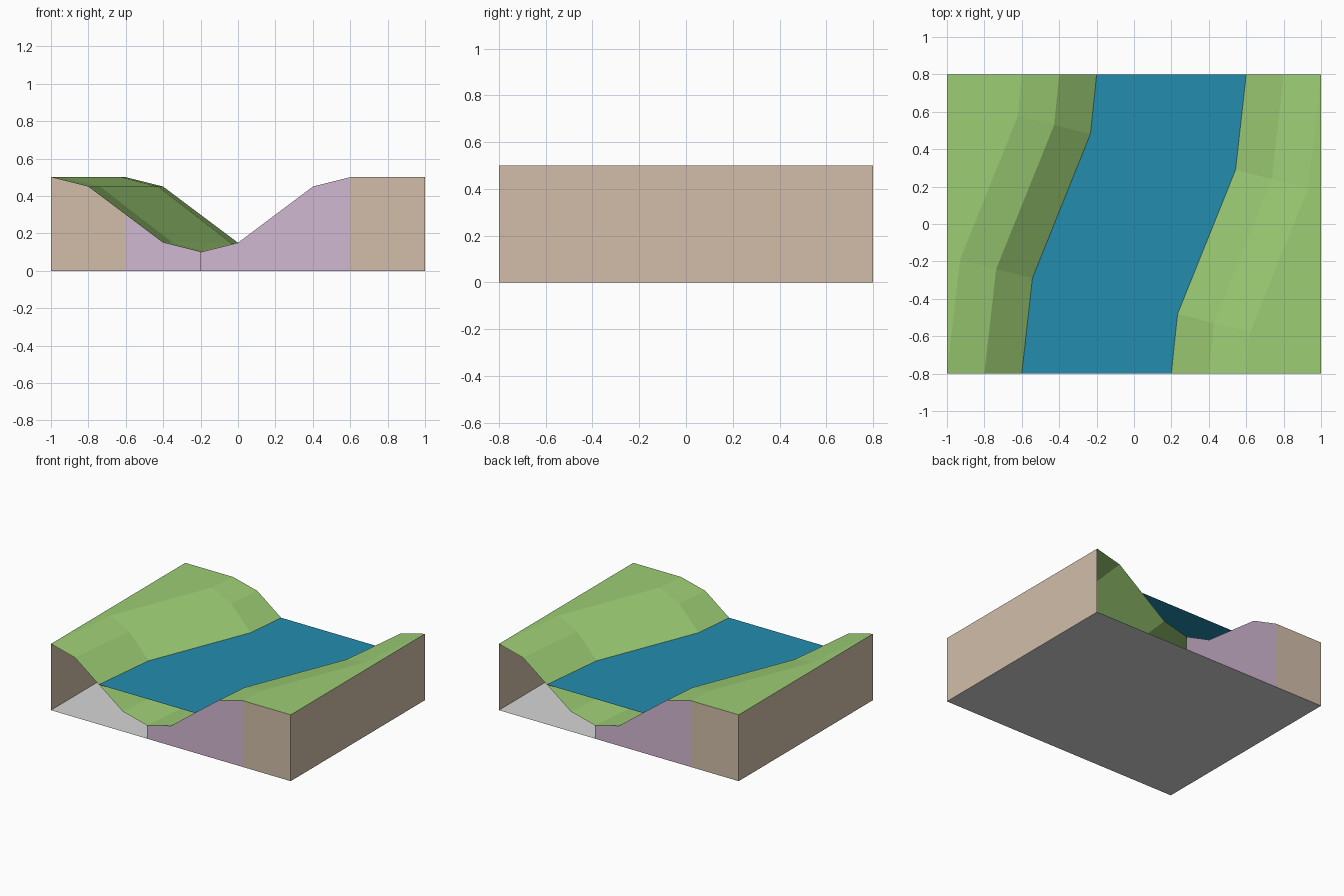
import bpy
import bmesh

if "Cube" in bpy.data.objects:
    bpy.data.objects.remove(bpy.data.objects["Cube"])


def srgb(r, g, b):
    def lin(c):
        c /= 255
        return c / 12.92 if c <= 0.04045 else ((c + 0.055) / 1.055) ** 2.4
    return (lin(r), lin(g), lin(b), 1)


def material(name, rgb):
    m = bpy.data.materials.new(name)
    m.diffuse_color = srgb(*rgb)
    m.use_nodes = True
    m.node_tree.nodes["Principled BSDF"].inputs["Base Color"].default_value = m.diffuse_color
    return m


GRASS = material("grass green", (157, 205, 116))
WATER = material("river blue", (35, 140, 174))
EARTH = material("earth tan", (210, 190, 169))
BED = material("bed mauve", (209, 184, 209))
STONE = material("base grey", (214, 214, 214))


def make(name, polys, mat):
    """Flat faces from point loops, welded along shared edges."""
    bm = bmesh.new()
    for p in polys:
        bm.faces.new([bm.verts.new(v) for v in p])
    bmesh.ops.remove_doubles(bm, verts=bm.verts, dist=1e-4)
    me = bpy.data.meshes.new(name)
    bm.to_mesh(me)
    bm.free()
    me.materials.append(mat)
    ob = bpy.data.objects.new(name, me)
    bpy.context.collection.objects.link(ob)
    return ob


X, Y, H, WATER_Z = 1.0, 0.8, 0.5, 0.3

# River path: section centre and section direction, front to back
SECTIONS = [((-0.2, -Y), (1, 0)), ((-0.155, -0.385), (0.97, -0.24)),
            ((0.155, 0.385), (0.97, -0.24)), ((0.2, Y), (1, 0))]
# Channel profile: offset across the river, height
PROFILE = [(-0.8, 0.5), (-0.6, 0.45), (-0.2, 0.15), (0, 0.1),
           (0.2, 0.15), (0.6, 0.45), (0.8, 0.5)]


def point(sec, s, z):
    (cx, cy), (dx, dy) = sec
    return (cx + s * dx, cy + s * dy, z)


def turned(poly):
    """Half turn about z: the tile is rotationally symmetric."""
    return [(-x, -y, z) for x, y, z in poly]


# Riverbed and banks swept along the path
banks = []
for a, b in zip(SECTIONS, SECTIONS[1:]):
    for (s, z), (t, w) in zip(PROFILE, PROFILE[1:]):
        banks.append([point(a, s, z), point(a, t, w), point(b, t, w), point(b, s, z)])

# Flat meadow beside the river
left = [point(s, -0.8, H) for s in SECTIONS] + [(-X, Y, H)]
make("grass_banks", banks + [left, turned(left)], GRASS)

# Water surface
make("water", [[point(a, -0.4, WATER_Z), point(a, 0.4, WATER_Z),
                point(b, 0.4, WATER_Z), point(b, -0.4, WATER_Z)]
               for a, b in zip(SECTIONS, SECTIONS[1:])], WATER)

# Earth walls: full sides plus the end panels under the meadow
side = [(X, -Y, 0), (X, Y, 0), (X, Y, H), (X, -Y, H)]
end = [(0.6, -Y, 0), (X, -Y, 0), (X, -Y, H), (0.6, -Y, H)]
make("earth_walls", [side, end, turned(side), turned(end)], EARTH)

# End walls under one half of the channel (the other half is open)
cut = [point(SECTIONS[0], s, z) for s, z in PROFILE if s >= 0]
half = [(cut[0][0], -Y, 0), (cut[-1][0], -Y, 0)] + cut[::-1]
make("channel_end_walls", [half, turned(half)], BED)

# Floor
make("floor", [[(-X, -Y, 0), (-X, Y, 0), (X, Y, 0), (X, -Y, 0)]], STONE)
